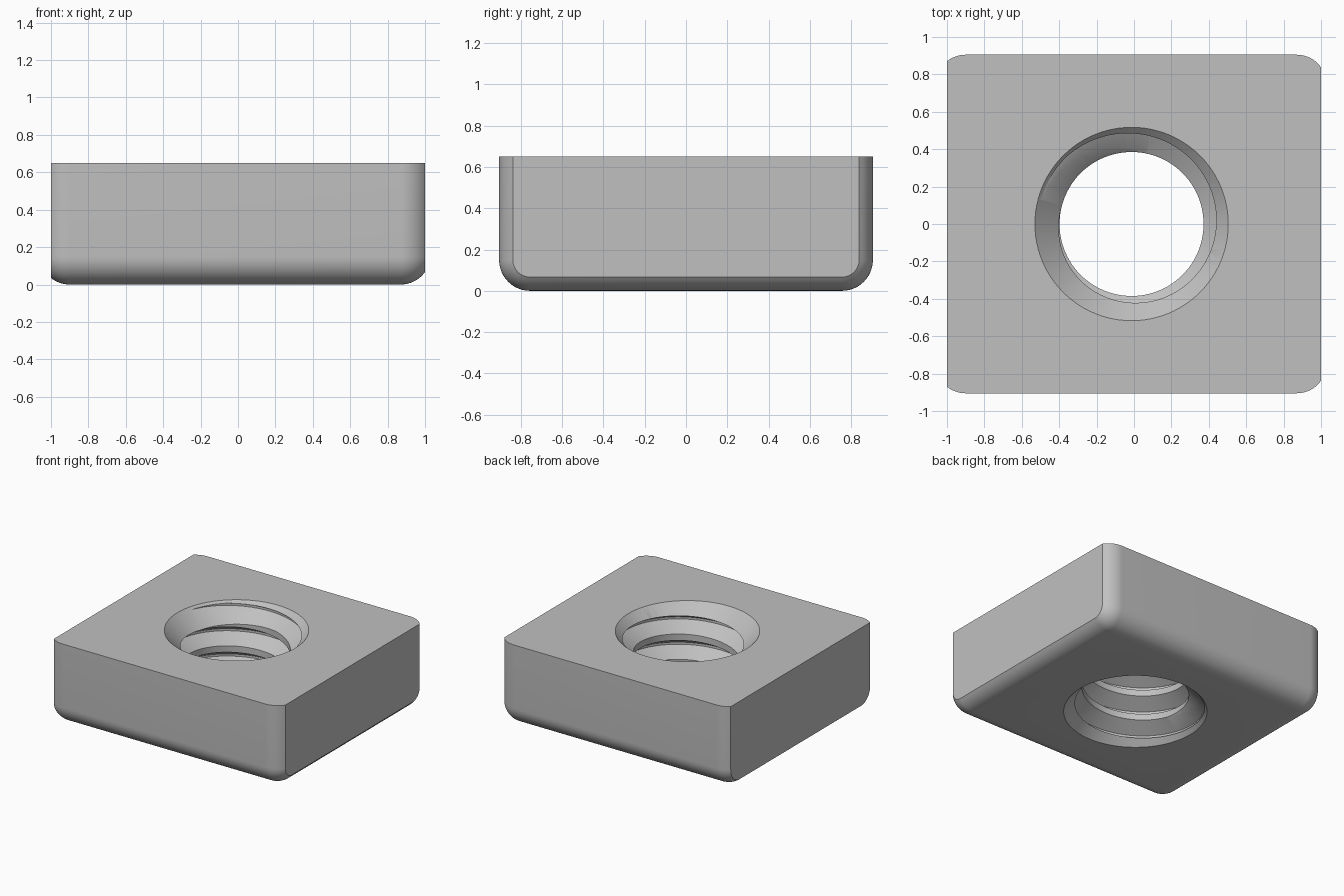
import bpy
import bmesh
from math import sin, cos, pi, sqrt, radians

if "Cube" in bpy.data.objects:
    bpy.data.objects.remove(bpy.data.objects["Cube"], do_unlink=True)

HALF_Y, HEIGHT = 0.905, 0.65
FILLET, END_R = 0.15, 0.16
BORE_X, MINOR, MAJOR, RIM, PITCH = -0.013, 0.385, 0.5, 0.517, 0.2
SEGS = 96

steel = bpy.data.materials.new("steel_grey")
steel.use_nodes = True
grey = (0.53, 0.53, 0.53, 1)
steel.diffuse_color = grey
steel.node_tree.nodes["Principled BSDF"].inputs["Base Color"].default_value = grey


def to_object(name, bm):
    bmesh.ops.recalc_face_normals(bm, faces=bm.faces[:])
    mesh = bpy.data.meshes.new(name)
    bm.to_mesh(mesh)
    bm.free()
    mesh.materials.append(steel)
    obj = bpy.data.objects.new(name, mesh)
    bpy.context.collection.objects.link(obj)
    return obj


def section(inset):
    """U-shaped cross-section with rounded lower corners, as (y, z) points."""
    right = [(HALF_Y - inset, HEIGHT)]
    centre, r = HALF_Y - FILLET, FILLET - inset
    for i in range(13):
        a = i * pi / 24
        right.append((centre + r * cos(a), FILLET - r * sin(a)))
    return right + [(-y, z) for y, z in reversed(right)]


def make_block():
    """Sweep the section along x, drawing it in along an arc at both ends."""
    stations = []
    for side, run in ((-1, 0.10), (1, 0.13)):
        part = []
        for i in range(11):
            d = run * i / 10
            part.append((side * (1 - run + d), END_R - sqrt(END_R ** 2 - d * d)))
        stations += part[::side]
    bm = bmesh.new()
    rings = [[bm.verts.new((x, y, z)) for y, z in section(inset)]
             for x, inset in stations]
    for a, b in zip(rings, rings[1:]):
        for j in range(len(a)):
            k = (j + 1) % len(a)
            bm.faces.new((a[j], a[k], b[k], b[j]))
    bm.faces.new(rings[0])
    bm.faces.new(rings[-1])
    # one clean flat face for the top
    top = [f for f in bm.faces if all(abs(v.co.z - HEIGHT) < 1e-5 for v in f.verts)]
    bmesh.ops.dissolve_faces(bm, faces=top)
    return to_object("square_nut", bm)


def make_thread_cutter():
    """Right-hand threaded rod, longer than the block is tall."""
    crest, flank = 0.05, (MAJOR - MINOR) * 0.577
    offsets = (0, crest, crest + flank, PITCH - flank)
    low, high, start = -0.15, 0.8, 0.025

    def radius(phase):
        if phase < crest:
            return MINOR
        depth = min(phase - crest, PITCH - phase, flank) / flank
        return MINOR + (MAJOR - MINOR) * depth

    bm = bmesh.new()
    columns = []
    for i in range(SEGS + 1):
        t = i / SEGS
        a = 2 * pi * t
        column = []
        for turn in range(-3, 6):
            for off in offsets:
                base = start + PITCH * t
                z = min(max(base + turn * PITCH + off, low), high)
                inside = low < z < high
                r = radius(off if inside else (z - base) % PITCH)
                column.append(bm.verts.new((BORE_X + r * cos(a), r * sin(a), z)))
        columns.append(column)
    for a, b in zip(columns, columns[1:]):
        for j in range(len(a) - 1):
            bm.faces.new((a[j], b[j], b[j + 1], a[j + 1]))
    bmesh.ops.remove_doubles(bm, verts=bm.verts[:], dist=1e-5)
    bmesh.ops.holes_fill(bm, edges=[e for e in bm.edges if e.is_boundary], sides=0)
    return to_object("thread_cutter", bm)


def make_cone_cutter(name, r_low, r_high, z):
    bpy.ops.mesh.primitive_cone_add(vertices=SEGS, radius1=r_low, radius2=r_high,
                                    depth=0.45, location=(BORE_X, 0, z))
    obj = bpy.context.object
    obj.name = name
    obj.data.materials.append(steel)
    return obj


nut = make_block()
wide, narrow = RIM + 0.1, RIM - 0.35
cutters = [
    make_thread_cutter(),
    make_cone_cutter("top_countersink", narrow, wide, HEIGHT - 0.125),
    make_cone_cutter("bottom_countersink", wide, narrow, 0.125),
]

# Cut the threaded bore and both countersinks
bpy.ops.object.select_all(action="DESELECT")
nut.select_set(True)
bpy.context.view_layer.objects.active = nut
for cutter in cutters:
    cutter.hide_render = True
    mod = nut.modifiers.new(cutter.name, "BOOLEAN")
    mod.operation = "DIFFERENCE"
    mod.solver = "EXACT"
    mod.object = cutter
    bpy.ops.object.modifier_apply(modifier=mod.name)
for cutter in cutters:
    bpy.data.objects.remove(cutter, do_unlink=True)

bpy.ops.object.shade_smooth_by_angle(angle=radians(25))
